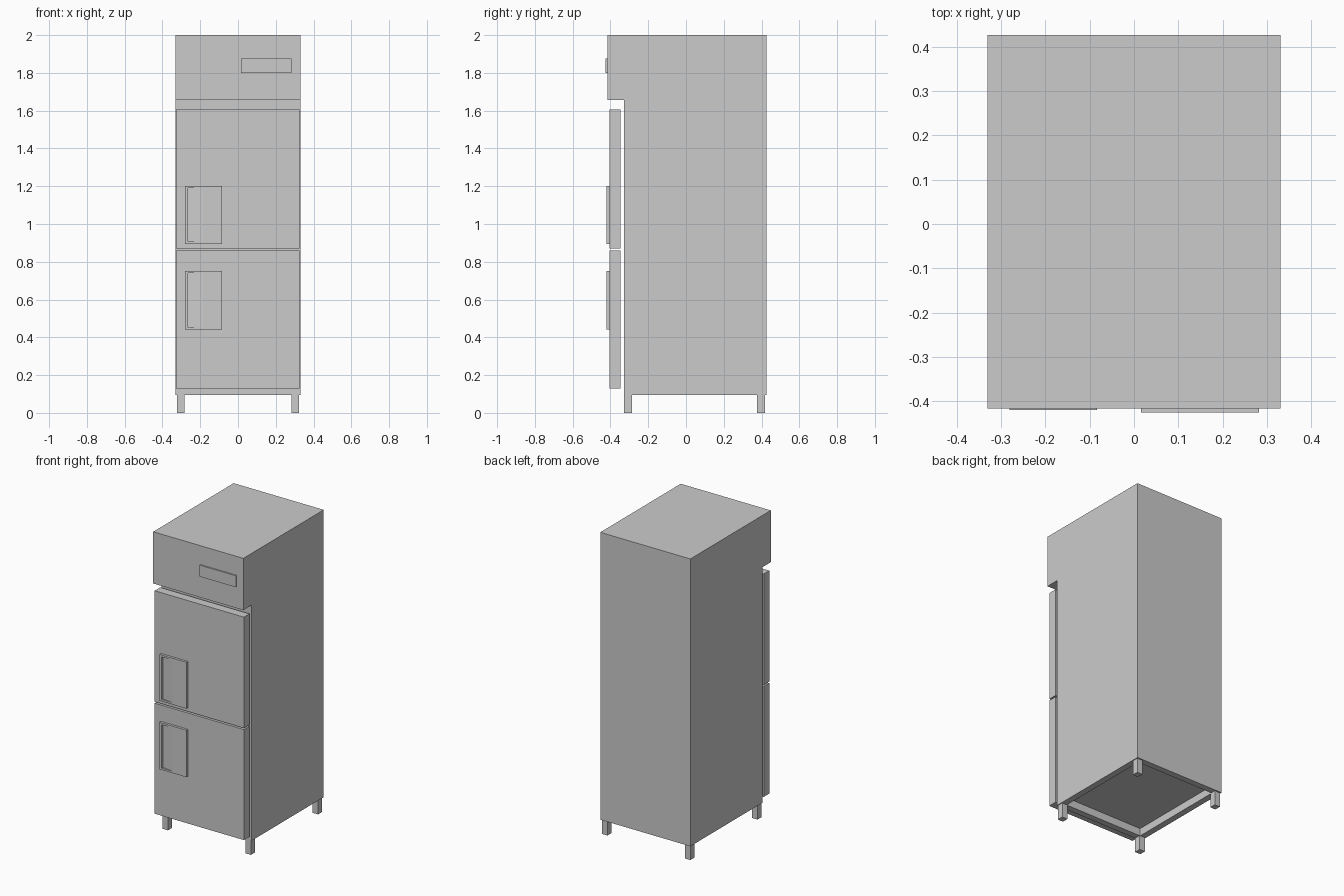
import bpy, bmesh

if "Cube" in bpy.data.objects:
    bpy.data.objects.remove(bpy.data.objects["Cube"])


def mesh_object(name, bm):
    bmesh.ops.recalc_face_normals(bm, faces=bm.faces)
    me = bpy.data.meshes.new(name)
    bm.to_mesh(me)
    bm.free()
    ob = bpy.data.objects.new(name, me)
    bpy.context.collection.objects.link(ob)
    return ob


def prism(name, profile, offset):
    """Extrude a closed 3D profile along an offset vector."""
    bm = bmesh.new()
    face = bm.faces.new([bm.verts.new(p) for p in profile])
    ext = bmesh.ops.extrude_face_region(bm, geom=[face])
    verts = [g for g in ext["geom"] if isinstance(g, bmesh.types.BMVert)]
    bmesh.ops.translate(bm, verts=verts, vec=offset)
    return mesh_object(name, bm)


def box(name, x0, x1, y0, y1, z0, z1):
    return prism(name, [(x0, y0, z0), (x1, y0, z0), (x1, y1, z0), (x0, y1, z0)],
                 (0, 0, z1 - z0))


def cut(target, cutter):
    mod = target.modifiers.new("cut", "BOOLEAN")
    mod.operation = "DIFFERENCE"
    mod.solver = "EXACT"
    mod.object = cutter
    bpy.context.view_layer.objects.active = target
    bpy.ops.object.modifier_apply(modifier=mod.name)
    bpy.data.objects.remove(cutter, do_unlink=True)


# Cabinet with overhanging head, side profile extruded across the width
side = [(-0.328, 0.096), (0.426, 0.096), (0.426, 2.0),
        (-0.416, 2.0), (-0.416, 1.657), (-0.328, 1.657)]
cabinet = prism("cabinet", [(-0.33, y, z) for y, z in side], (0.66, 0, 0))

# Recessed underside leaving a rim
cut(cabinet, box("base_cutter", -0.288, 0.288, -0.286, 0.384, 0.0, 0.146))

# Control panel on the head
box("control_panel", 0.016, 0.282, -0.425, -0.416, 1.799, 1.875)

# Doors with recessed grip plates
for label, z0, z1, h0, h1 in (("upper", 0.87, 1.605, 0.895, 1.202),
                              ("lower", 0.128, 0.86, 0.441, 0.752)):
    box(label + "_door", -0.328, 0.326, -0.404, -0.346, z0, z1)
    plate = box(label + "_handle", -0.281, -0.084, -0.42, -0.404, h0, h1)
    # Grip pocket: deep on the left, ramping out to the right
    wedge = [(-0.265, -0.43), (-0.265, -0.4065), (-0.185, -0.42), (-0.185, -0.43)]
    cut(plate, prism("grip_cutter", [(x, y, h0 + 0.012) for x, y in wedge],
                     (0, 0, h1 - h0 - 0.024)))

# Square legs
for xn, x in (("left", -0.304), ("right", 0.304)):
    for yn, y in (("front", -0.306), ("back", 0.396)):
        box(f"{yn}_{xn}_leg", x - 0.02, x + 0.02, y - 0.021, y + 0.021, 0.0, 0.097)
